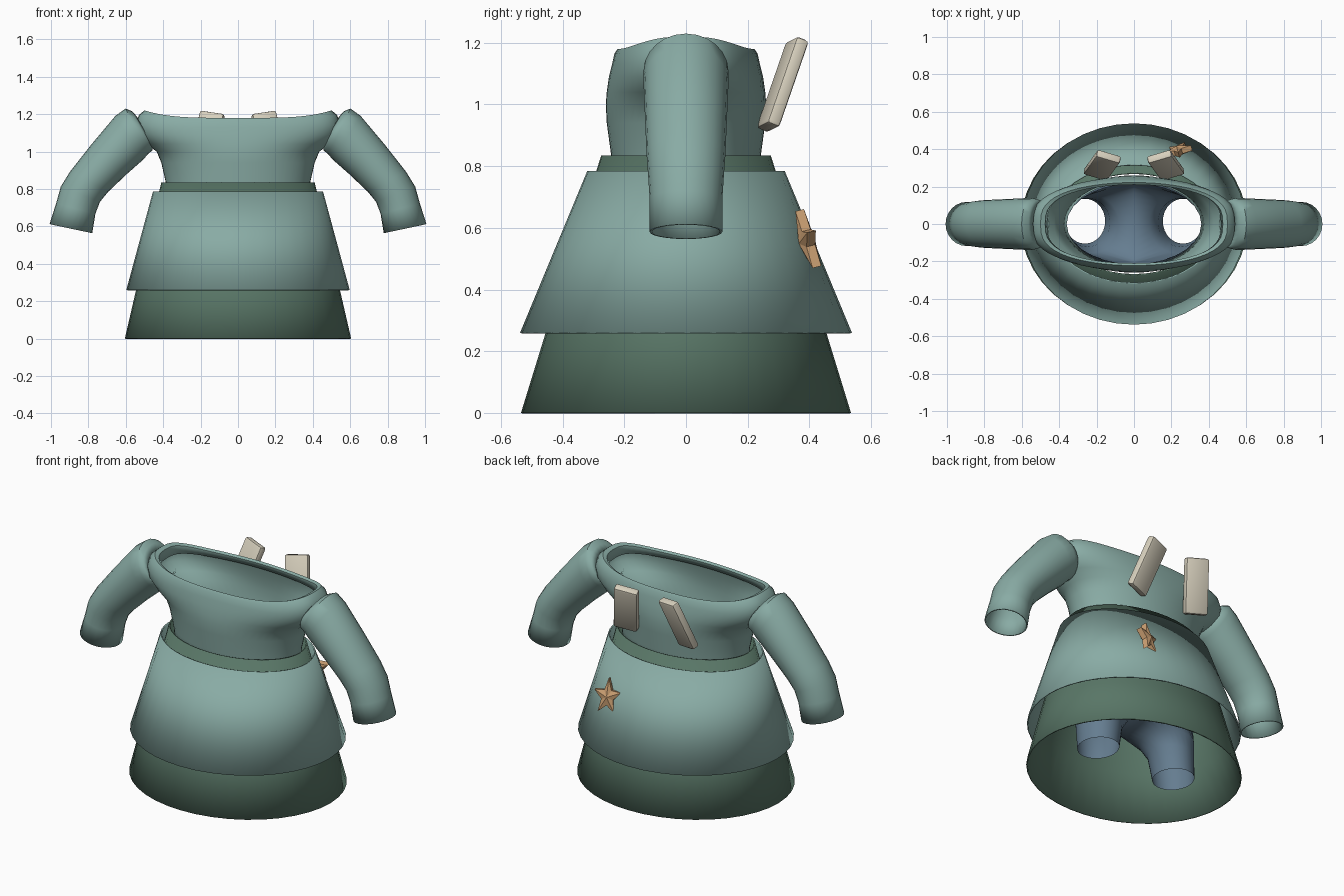
import bpy, bmesh, math
from mathutils import Vector, Matrix

if "Cube" in bpy.data.objects:
    bpy.data.objects.remove(bpy.data.objects["Cube"])


def material(name, rgb):
    m = bpy.data.materials.new(name)
    m.diffuse_color = (*rgb, 1)
    m.use_nodes = True
    m.node_tree.nodes["Principled BSDF"].inputs["Base Color"].default_value = m.diffuse_color
    return m


TEAL = material("teal cloth", (0.25, 0.41, 0.375))
GREEN = material("dark green cloth", (0.098, 0.18, 0.133))
BLUE = material("blue cloth", (0.13, 0.205, 0.28))
CREAM = material("cream", (0.68, 0.63, 0.51))
TAN = material("tan", (0.60, 0.35, 0.17))


def finish(name, bm, mat, thickness=0, mirror=False, angle=50):
    me = bpy.data.meshes.new(name)
    bm.to_mesh(me)
    bm.free()
    ob = bpy.data.objects.new(name, me)
    bpy.context.collection.objects.link(ob)
    me.materials.append(mat)
    if mirror:
        mod = ob.modifiers.new("mirror", 'MIRROR')
        mod.merge_threshold = 0.001
    if thickness:
        mod = ob.modifiers.new("thickness", 'SOLIDIFY')
        mod.thickness = thickness
        mod.offset = -1
    if angle:
        bpy.ops.object.select_all(action='DESELECT')
        ob.select_set(True)
        bpy.context.view_layer.objects.active = ob
        bpy.ops.object.shade_smooth_by_angle(angle=math.radians(angle))
    return ob


def bridge(bm, a, b, closed=True):
    """Quads between two vertex rows of equal length."""
    n = len(a)
    for i in range(n if closed else n - 1):
        j = (i + 1) % n
        bm.faces.new((a[i], a[j], b[j], b[i]))


def loft(name, rings, mat, **kw):
    bm = bmesh.new()
    rows = [[bm.verts.new(p) for p in r] for r in rings]
    for a, b in zip(rows, rows[1:]):
        bridge(bm, a, b)
    return finish(name, bm, mat, **kw)


def ellipse(rx, ry, z, n=40):
    return [(rx * math.cos(2 * math.pi * i / n), ry * math.sin(2 * math.pi * i / n), z)
            for i in range(n)]


# Two layered skirts
loft("under_skirt", [ellipse(0.605, 0.535, 0), ellipse(0.545, 0.455, 0.26),
                     ellipse(0.41, 0.275, 0.835)], GREEN, thickness=0.008)
loft("over_skirt", [ellipse(0.597, 0.538, 0.26), ellipse(0.455, 0.32, 0.785)],
     TEAL, thickness=0.008)


# Bodice with a wide open neckline that swells into the shoulders
def bodice_ring(rx, ry, z, power, lift, n=56):
    pts = []
    for i in range(n):
        t = 2 * math.pi * i / n
        c, s = math.cos(t), math.sin(t)
        y = math.copysign(abs(s) ** power, s) * ry if abs(s) > 1e-6 else 0
        pts.append((rx * c, y, z + lift * c ** 4))
    return pts


loft("bodice", [bodice_ring(*r) for r in (
    (0.37, 0.235, 0.70, 1, 0), (0.385, 0.242, 0.83, 1, 0),
    (0.41, 0.257, 0.94, 1, 0), (0.435, 0.26, 1.0, 0.95, 0),
    (0.49, 0.257, 1.04, 0.85, 0), (0.535, 0.25, 1.09, 0.75, 0),
    (0.545, 0.24, 1.13, 0.7, 0.015), (0.53, 0.232, 1.165, 0.7, 0.03),
    (0.50, 0.222, 1.18, 0.7, 0.04), (0.475, 0.21, 1.17, 0.7, 0.04),
    (0.465, 0.215, 1.14, 0.7, 0.02))], TEAL, thickness=0.01)


# Bent sleeves: outer edge, inner edge (x, z) and half depth for each ring
def sleeve_ring(outer, inner, ry, n=24):
    o, i = Vector((outer[0], 0, outer[1])), Vector((inner[0], 0, inner[1]))
    mid, half = (o + i) / 2, (o - i) / 2
    return [mid + half * math.cos(2 * math.pi * k / n)
            - Vector((0, ry * math.sin(2 * math.pi * k / n), 0)) for k in range(n)]


SLEEVE = [((0.545, 1.18), (0.46, 1.03), 0.11), ((0.57, 1.208), (0.465, 1.01), 0.124),
          ((0.60, 1.222), (0.485, 0.993), 0.13), ((0.65, 1.185), (0.515, 0.96), 0.13),
          ((0.78, 1.03), (0.60, 0.885), 0.125), ((0.89, 0.89), (0.70, 0.79), 0.12),
          ((0.94, 0.81), (0.745, 0.735), 0.115), ((0.965, 0.72), (0.77, 0.67), 0.11),
          ((1.0, 0.61), (0.787, 0.565), 0.11)]
loft("sleeves", [sleeve_ring(*r) for r in reversed(SLEEVE)], TEAL,
     thickness=0.008, mirror=True)

# Trousers: half of the hips plus one leg, mirrored across the middle
bm = bmesh.new()
N = 14


def half_arc(rx, ry, z, cx=0.0, cy=0.0, start=-90):
    return [bm.verts.new((cx + rx * math.cos(math.radians(start + 180 * i / N)),
                          cy + ry * math.sin(math.radians(start + 180 * i / N)), z))
            for i in range(N + 1)]


hips = [half_arc(0.36, 0.215, 0.74), half_arc(0.375, 0.23, 0.55), half_arc(0.375, 0.21, 0.38)]
for row in hips:
    row[0].co.x = row[-1].co.x = 0
for a, b in zip(hips, hips[1:]):
    bridge(bm, b, a, closed=False)
# curved seam between the legs
seam = []
for i in range(1, N):
    t = math.pi * i / N
    seam.append(bm.verts.new((0, 0.21 * math.cos(t), 0.38 - 0.10 * math.sin(t))))
row = hips[-1] + seam
for cx, cy, rx, ry, z in ((0.225, 0, 0.145, 0.155, 0.25), (0.25, 0.008, 0.122, 0.13, 0.18),
                          (0.262, 0.015, 0.108, 0.12, 0.04)):
    outer = half_arc(rx, ry, z, cx, cy)
    inner = half_arc(rx, ry, z, cx, cy, 90)
    for v in (inner[0], inner[-1]):
        bm.verts.remove(v)
    new = outer + inner[1:-1]
    bridge(bm, new, row)
    row = new
finish("trousers", bm, BLUE, mirror=True)

# Pair of leaning straps behind the shoulders
bm = bmesh.new()
low, high = Vector((0.205, 0.265, 0.925)), Vector((0.135, 0.362, 1.205))
up = (high - low).normalized()
side = Vector((0.97, 0.23, 0))
side = (side - up * side.dot(up)).normalized()
face = up.cross(side)
frame = Matrix((side, face, up)).transposed().to_4x4()
frame.translation = (low + high) / 2
bmesh.ops.create_cube(bm, size=1, matrix=Matrix.Diagonal((0.135, 0.045, 0.305, 1)))
bmesh.ops.bevel(bm, geom=bm.edges[:], offset=0.012, segments=2, affect='EDGES', profile=0.5)
bm.transform(frame)
finish("back_straps", bm, CREAM, mirror=True, angle=35)

# Faceted star pinned on the back of the skirt
bm = bmesh.new()
up = Vector((0.05, -0.22, 0.97)).normalized()
side = Vector((0.95, 0.30, 0))
side = (side - up * side.dot(up)).normalized()
face = up.cross(side)
centre = Vector((0.235, 0.392, 0.555))
layers = []
for depth in (-0.015, 0.015):
    ring = []
    for i in range(10):
        r = 0.105 if i % 2 == 0 else 0.046
        t = math.pi * i / 5
        ring.append(bm.verts.new(centre + side * (0.75 * r * math.sin(t))
                                 + up * (r * math.cos(t)) + face * depth))
    peak = bm.verts.new(centre + face * depth * 1.9)
    for i in range(10):
        bm.faces.new((ring[i], ring[(i + 1) % 10], peak))
    layers.append(ring)
bridge(bm, *layers)
bmesh.ops.recalc_face_normals(bm, faces=bm.faces[:])
finish("star", bm, TAN, angle=0)
